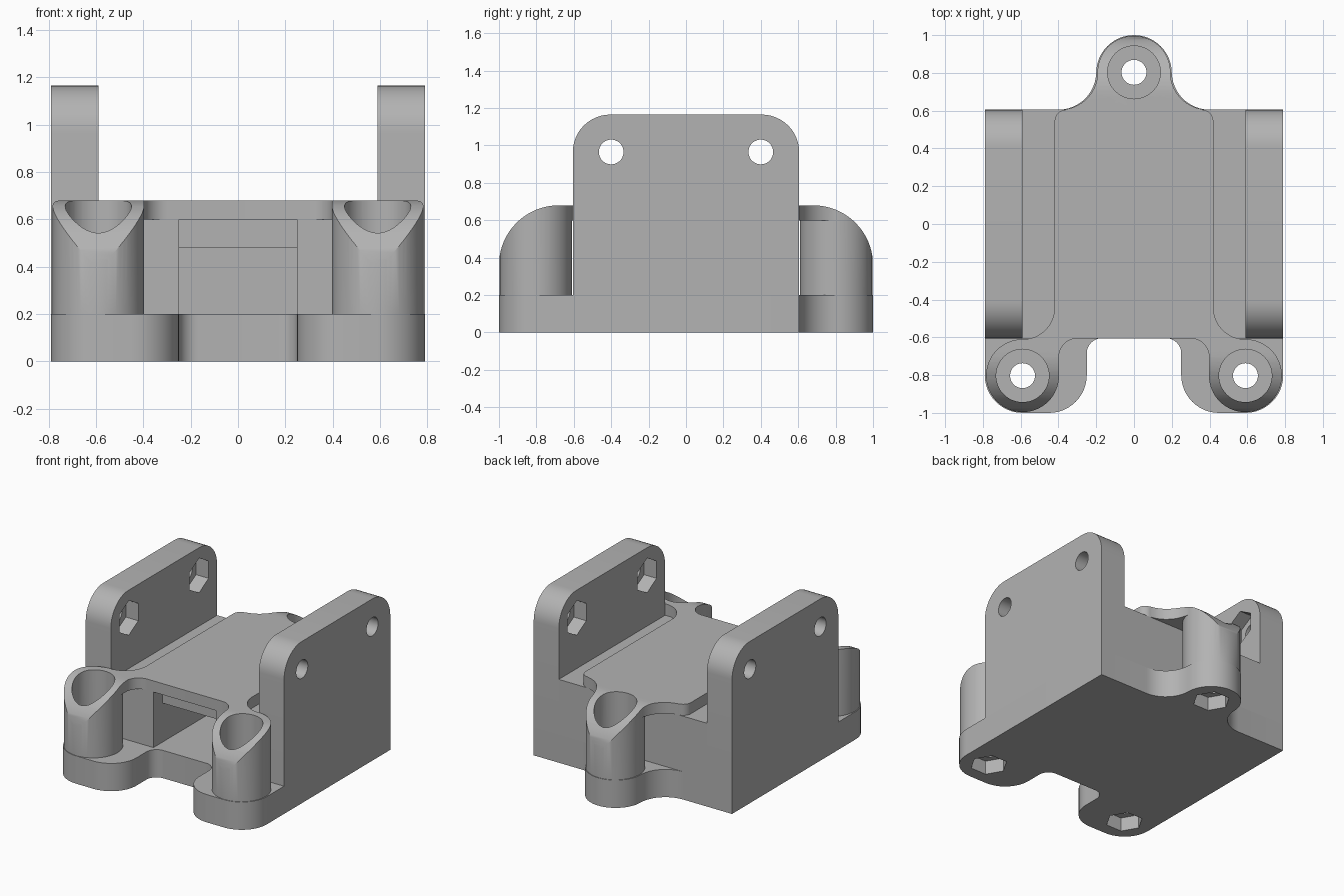
import bpy, bmesh
from math import sin, cos, radians

if "Cube" in bpy.data.objects:
    bpy.data.objects.remove(bpy.data.objects["Cube"], do_unlink=True)

GREY = (0.45, 0.45, 0.45, 1)
grey = bpy.data.materials.new("plain_grey")
grey.use_nodes = True
grey.diffuse_color = GREY
grey.node_tree.nodes["Principled BSDF"].inputs["Base Color"].default_value = GREY


def arc(cx, cy, r, start, end, n=12):
    angles = [radians(start + (end - start) * i / n) for i in range(n + 1)]
    return [(cx + r * cos(a), cy + r * sin(a)) for a in angles]


def ring(cx, cy, r, n=48, start=0):
    return arc(cx, cy, r, start, start + 360, n)[:-1]


def rect(x0, x1, y0, y1):
    return [(x0, y0), (x1, y0), (x1, y1), (x0, y1)]


def mirrored(half):
    """Close a right-hand half outline by reflecting it across the centre line."""
    return half + [(-x, y) for x, y in reversed(half) if x > 1e-5]


def prism(name, outline, lo, hi, axis="z"):
    place = (lambda p, h: (p[0], p[1], h)) if axis == "z" else (lambda p, h: (h, p[0], p[1]))
    bm = bmesh.new()
    rows = [[bm.verts.new(place(p, h)) for p in outline] for h in (lo, hi)]
    n = len(outline)
    for row in rows:
        bm.faces.new(row)
    for i in range(n):
        j = (i + 1) % n
        bm.faces.new((rows[0][i], rows[0][j], rows[1][j], rows[1][i]))
    bmesh.ops.remove_doubles(bm, verts=bm.verts, dist=1e-5)
    bmesh.ops.recalc_face_normals(bm, faces=bm.faces)
    mesh = bpy.data.meshes.new(name)
    bm.to_mesh(mesh)
    bm.free()
    mesh.materials.append(grey)
    obj = bpy.data.objects.new(name, mesh)
    bpy.context.collection.objects.link(obj)
    return obj


def combine(target, tool, operation="DIFFERENCE"):
    """Apply a boolean and discard the tool."""
    mod = target.modifiers.new("boolean", "BOOLEAN")
    mod.operation, mod.solver, mod.object = operation, "EXACT", tool
    bpy.context.view_layer.objects.active = target
    bpy.ops.object.modifier_apply(modifier=mod.name)
    bpy.data.objects.remove(tool, do_unlink=True)


END = 0.605                    # front and back of the central block
BASE_TOP, LEDGE, TOP = 0.2, 0.6, 0.68
BOLTS = [(-0.59, -0.803), (0.59, -0.803), (0, 0.803)]

# Base plate with two front ears and a back tab
base = prism("base_plate", mirrored(
    [(0, -END)]
    + arc(0.17, -0.685, 0.08, 90, 0)
    + arc(0.45, -0.8, 0.2, 180, 270)
    + arc(0.59, -0.8, 0.2, 270, 360)
    + [(0.79, END)]
    + arc(0.4, 0.805, 0.2, 270, 180)
    + arc(0, 0.8, 0.2, 0, 90)), 0, BASE_TOP)

# Central block with a stepped front pocket
block = prism("central_block", rect(-0.59, 0.59, -END, END), BASE_TOP, LEDGE)
combine(block, prism("pocket_mouth", rect(-0.25, 0.25, -0.7, -0.5), 0.1, 0.7))
combine(block, prism("pocket_depth", rect(-0.25, 0.25, -0.55, 0.3), 0.1, 0.48))

# Upper deck joined to the three bolt posts
deck = prism("deck_and_posts", mirrored(
    [(0, -END)]
    + arc(0.298, -0.705, 0.1, 90, 0)
    + [(0.398, -0.803), (0.59, -0.803)]
    + arc(0.59, -0.441, 0.17, 270, 180)
    + arc(0.36, 0.545, 0.06, 0, 90)
    + arc(0.392, 0.805, 0.2, 262, 180)
    + [(0, 0.805)]), LEDGE, TOP)
for x, y in BOLTS:
    combine(deck, prism("post", ring(x, y, 0.193, 64), BASE_TOP, TOP), "UNION")

# Round off the outer shoulders of the posts
combine(deck, prism("shoulder", mirrored(
    [(0, 0.1), (1, 0.1)] + arc(0.68, 0.36, 0.32, 0, 90, 20) + [(0, TOP)]),
    -1, 1, "x"), "INTERSECT")

# Bolt holes, counterbores and hexagonal nut pockets
for x, y in BOLTS:
    combine(deck, prism("counterbore", ring(x, y, 0.14), 0.1, 0.8))
    combine(base, prism("bolt_hole", ring(x, y, 0.066), -0.1, 0.3))
    combine(base, prism("nut_pocket", ring(x, y, 0.125, 6), -0.1, 0.1))

# Upright side walls with rounded corners, bolt holes and inner nut pockets
walls = []
for side, s in (("left", 1), ("right", -1)):
    wall = prism(side + "_wall", mirrored(
        [(0, BASE_TOP), (END, BASE_TOP)]
        + arc(END - 0.2, 0.965, 0.2, 0, 90) + [(0, 1.165)]), s * 0.59, s * 0.79, "x")
    for y in (-0.4, 0.4):
        combine(wall, prism("wall_hole", ring(y, 0.965, 0.066), s * 0.5, s * 0.9, "x"))
        combine(wall, prism("wall_nut", ring(y, 0.965, 0.125, 6, 30), s * 0.5, s * 0.69, "x"))
    walls.append(wall)

# Smooth the curved surfaces and keep the edges sharp
bpy.ops.object.select_all(action="DESELECT")
for obj in [base, block, deck] + walls:
    obj.select_set(True)
bpy.context.view_layer.objects.active = base
bpy.ops.object.shade_smooth_by_angle(angle=radians(30))
